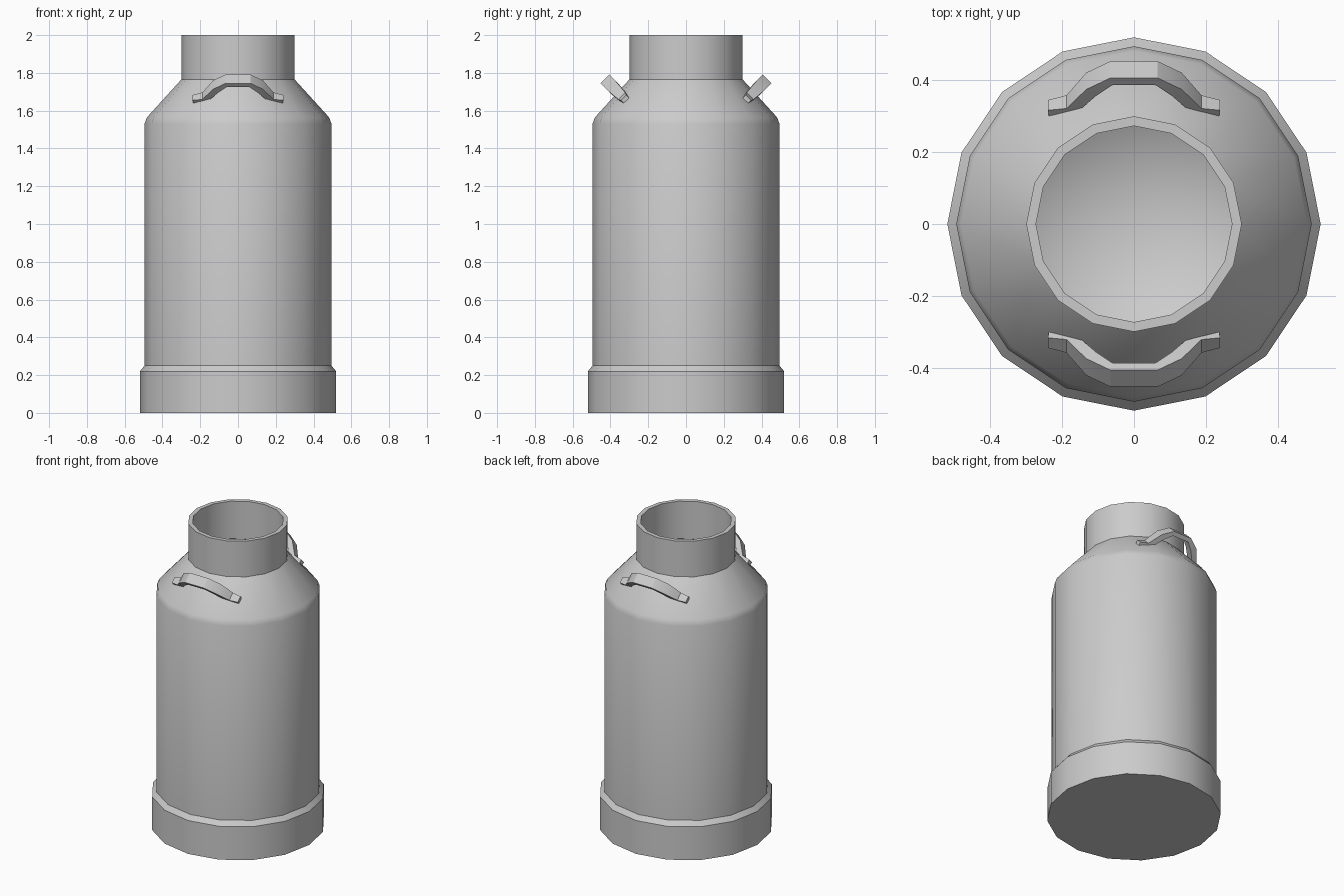
import bpy, bmesh
from math import pi, cos, sin, radians
from mathutils import Vector

old = bpy.data.objects.get("Cube")
if old:
    bpy.data.objects.remove(old, do_unlink=True)

SIDES = 16

# Brushed metal, used for everything
metal = bpy.data.materials.new("grey_metal")
metal.use_nodes = True
GREY = (0.6, 0.6, 0.6, 1)
metal.diffuse_color = GREY
metal.node_tree.nodes["Principled BSDF"].inputs["Base Color"].default_value = GREY


def finish(name, bm, keep_soft=lambda edge: False):
    """Smooth shading with sharp creases, except where keep_soft says otherwise."""
    bmesh.ops.recalc_face_normals(bm, faces=bm.faces)
    for face in bm.faces:
        face.smooth = True
    for edge in bm.edges:
        edge.smooth = edge.calc_face_angle(0) < radians(30) or keep_soft(edge)
    mesh = bpy.data.meshes.new(name)
    bm.to_mesh(mesh)
    bm.free()
    mesh.materials.append(metal)
    obj = bpy.data.objects.new(name, mesh)
    bpy.context.collection.objects.link(obj)
    return obj


# Can: one lathed shell, from the underside up the outside and down the inside
profile = [(0.52, 0), (0.52, 0.22), (0.495, 0.25), (0.495, 1.53), (0.482, 1.565),
           (0.3, 1.765), (0.3, 2), (0.273, 2), (0.273, 1.753), (0.455, 1.553),
           (0.468, 1.52), (0.468, 0.03)]
bm = bmesh.new()
rings = []
for r, z in profile:
    rings.append([bm.verts.new((r * cos(2 * pi * i / SIDES), r * sin(2 * pi * i / SIDES), z))
                  for i in range(SIDES)])
for low, high in zip(rings, rings[1:]):
    for i in range(SIDES):
        j = (i + 1) % SIDES
        bm.faces.new((low[i], low[j], high[j], high[i]))
bm.faces.new(rings[0])
# Inner floor, softly blended into the wall
centre = bm.verts.new((0, 0, profile[-1][1]))
floor = rings[-1]
for i in range(SIDES):
    bm.faces.new((floor[i], floor[(i + 1) % SIDES], centre))
floor_verts = set(floor)
finish("can_body", bm, lambda e: all(v in floor_verts for v in e.verts))

# Handles: a flat bar bent into an arch that leans outward from the shoulder
# Each station: outer x, outer rise, inner x, inner rise, half width
half = [(0.24, -0.14, 0.237, -0.165, 0.02), (0.188, -0.127, 0.17, -0.155, 0.026),
        (0.133, -0.045, 0.105, -0.07, 0.033), (0.066, 0, 0.06, -0.028, 0.033)]
stations = half + [(-a, b, -c, d, w) for a, b, c, d, w in reversed(half)]


def handle(name, side):
    lean = Vector((0, side, 1)).normalized()
    across = Vector((0, side, -1)).normalized()
    crest = Vector((0, 0.43 * side, 1.768))
    bm = bmesh.new()
    loops = []
    for xo, so, xi, si, w in stations:
        corners = [(xo, so, w), (xo, so, -w), (xi, si, -w), (xi, si, w)]
        loops.append([bm.verts.new(crest + Vector((x, 0, 0)) + lean * s + across * t)
                      for x, s, t in corners])
    for a, b in zip(loops, loops[1:]):
        for i in range(4):
            j = (i + 1) % 4
            bm.faces.new((a[i], a[j], b[j], b[i]))
    bm.faces.new(loops[0])
    bm.faces.new(loops[-1])
    finish(name, bm)


handle("front_handle", -1)
handle("back_handle", 1)
